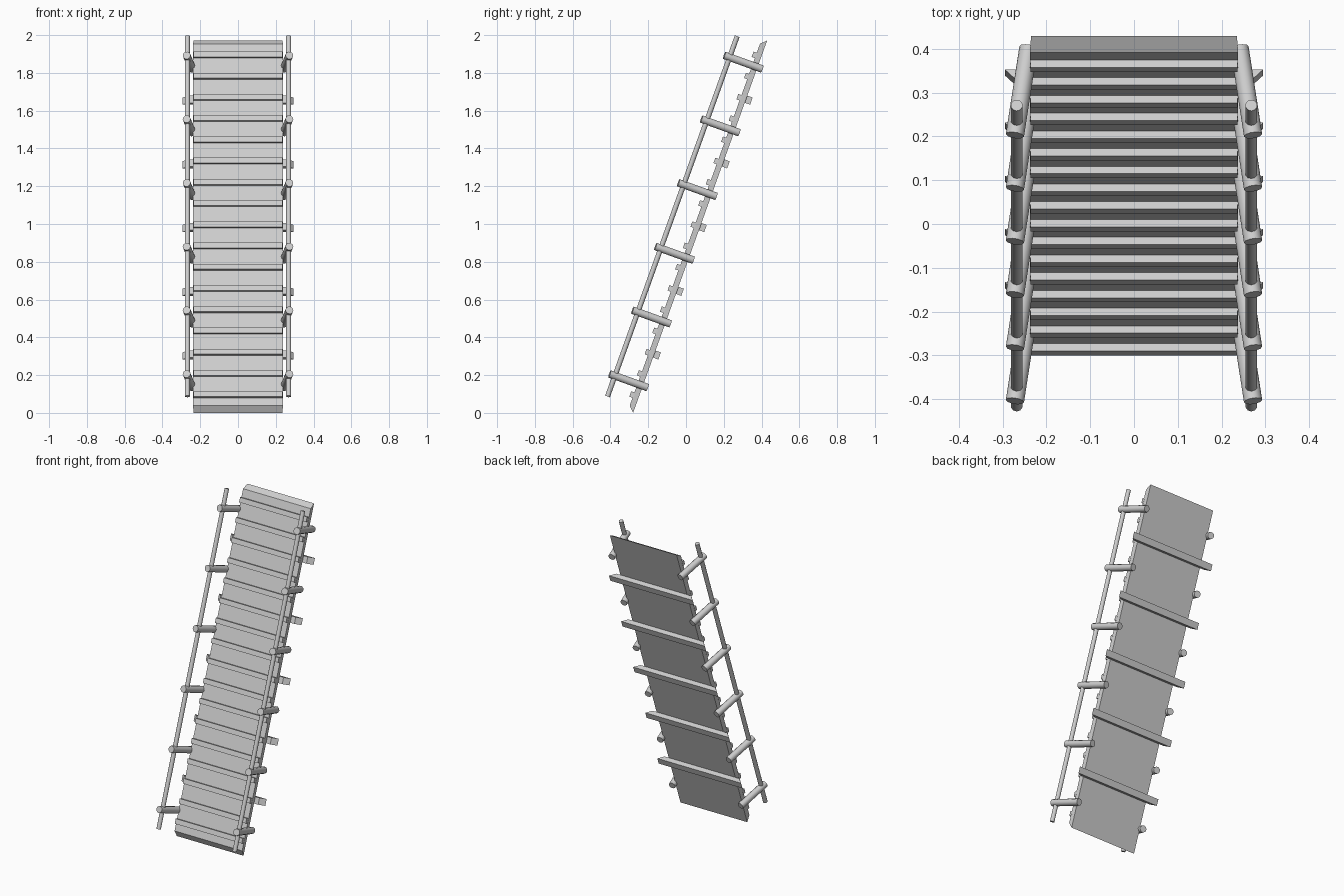
import bpy, bmesh, math
from mathutils import Matrix, Vector

if "Cube" in bpy.data.objects:
    bpy.data.objects.remove(bpy.data.objects["Cube"], do_unlink=True)

# Sloping frame: local x across, local y up the ramp, local z out of the deck
RAMP = Matrix.Translation((0, -0.28, 0)) @ Matrix.Rotation(math.radians(70.2), 4, 'X')
BAY = 0.3585

grey = bpy.data.materials.new("light_grey")
grey.use_nodes = True
grey.diffuse_color = (0.62, 0.62, 0.62, 1)
grey.node_tree.nodes["Principled BSDF"].inputs["Base Color"].default_value = grey.diffuse_color


def finish(name, bm, smooth=False):
    bmesh.ops.recalc_face_normals(bm, faces=bm.faces)
    bm.transform(RAMP)
    mesh = bpy.data.meshes.new(name)
    bm.to_mesh(mesh)
    bm.free()
    mesh.materials.append(grey)
    obj = bpy.data.objects.new(name, mesh)
    bpy.context.collection.objects.link(obj)
    if smooth:
        bpy.ops.object.select_all(action='DESELECT')
        obj.select_set(True)
        bpy.context.view_layer.objects.active = obj
        bpy.ops.object.shade_smooth_by_angle(angle=math.radians(50))


def board(name, y, back, front):
    """Board centred on y; back and front are (half width, half length, z)."""
    bm = bmesh.new()
    rings = []
    for hx, hy, z in (back, front):
        rings.append([bm.verts.new((sx * hx, y + sy * hy, z))
                      for sx, sy in ((-1, -1), (1, -1), (1, 1), (-1, 1))])
    low, high = rings
    bm.faces.new(low)
    bm.faces.new(high)
    for i in range(4):
        j = (i + 1) % 4
        bm.faces.new((low[i], low[j], high[j], high[i]))
    finish(name, bm)


def rod(name, start, end, radius):
    start, end = Vector(start), Vector(end)
    axis = end - start
    place = Matrix.Translation((start + end) / 2) @ axis.to_track_quat('Z', 'Y').to_matrix().to_4x4()
    bm = bmesh.new()
    bmesh.ops.create_cone(bm, cap_ends=True, segments=10, radius1=radius,
                          radius2=radius, depth=axis.length, matrix=place)
    finish(name, bm, smooth=True)


# Deck with slanted ends
board("deck", 1.048, (0.235, 1.048, 0), (0.238, 1.018, 0.03))

# Foot slats across the walking side
for i in range(17):
    y = 0.089 + i * BAY / 3
    board(f"slat_{i + 1}", y, (0.238, 0.015, 0.025), (0.236, 0.015, 0.048))

# Cross beams under the deck, ends cut at an angle
for i in range(5):
    board(f"cross_beam_{i + 1}", 0.331 + i * BAY, (0.295, 0.02, -0.03), (0.264, 0.02, 0))

# Leaning posts and handrails on both sides
for side, sx in (("left", 1), ("right", -1)):
    for i in range(6):
        y = 0.152 + i * BAY
        rod(f"{side}_post_{i + 1}", (sx * 0.241, y, -0.026), (sx * 0.272, y, 0.187), 0.021)
    rod(f"{side}_handrail", (sx * 0.268, 0.036, 0.157), (sx * 0.268, 2.063, 0.157), 0.0135)
